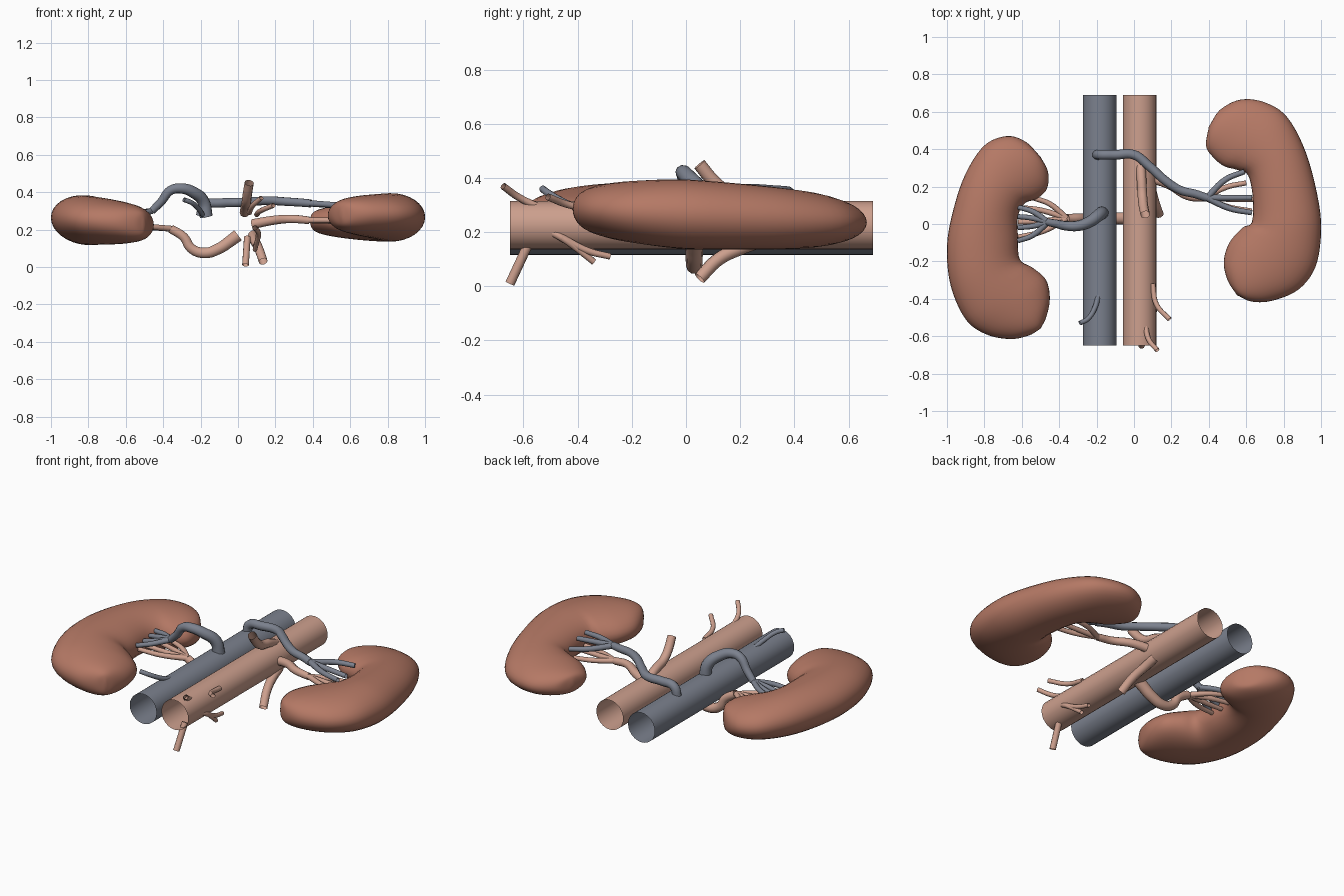
import bpy, bmesh, math
from mathutils import Vector

if "Cube" in bpy.data.objects:
    bpy.data.objects.remove(bpy.data.objects["Cube"])


def material(name, color):
    m = bpy.data.materials.new(name)
    m.diffuse_color = (*color, 1)
    m.use_nodes = True
    m.node_tree.nodes["Principled BSDF"].inputs["Base Color"].default_value = m.diffuse_color
    return m


KIDNEY = material("kidney_tissue", (0.46, 0.19, 0.13))
ARTERY = material("artery_wall", (0.61, 0.35, 0.27))
VEIN = material("vein_wall", (0.20, 0.22, 0.27))


def finish(name, mesh, mat):
    mesh.materials.clear()
    mesh.materials.append(mat)
    mesh.polygons.foreach_set("use_smooth", [True] * len(mesh.polygons))
    ob = bpy.data.objects.new(name, mesh)
    bpy.context.collection.objects.link(ob)
    return ob


def vessel(name, mat, paths, res=3):
    """Open round tubes; each path is (points, start radius, end radius)."""
    cu = bpy.data.curves.new(name, 'CURVE')
    cu.dimensions = '3D'
    cu.bevel_depth = 1.0
    cu.bevel_resolution = res
    cu.resolution_u = 6
    for pts, r0, r1 in paths:
        s = cu.splines.new('BEZIER')
        s.bezier_points.add(len(pts) - 1)
        for i, (bp, p) in enumerate(zip(s.bezier_points, pts)):
            bp.co = p
            bp.handle_left_type = bp.handle_right_type = 'AUTO'
            bp.radius = r0 + (r1 - r0) * i / (len(pts) - 1)
    tmp = bpy.data.objects.new(name + "_curve", cu)
    bpy.context.collection.objects.link(tmp)
    bpy.context.view_layer.update()
    mesh = bpy.data.meshes.new_from_object(
        tmp.evaluated_get(bpy.context.evaluated_depsgraph_get()))
    bpy.data.objects.remove(tmp)
    bpy.data.curves.remove(cu)
    return finish(name, mesh, mat)


def branches(root, tips, r):
    """Fan of thin twigs from a root point to the hilum."""
    out = []
    a = Vector(root)
    for tip in tips:
        b = Vector(tip)
        m = a.lerp(b, 0.5)
        m.y = a.y + (b.y - a.y) * 0.7
        out.append(([a, m, b], r * 1.25, r))
    return out


def catmull(p, n):
    """Smooth interpolation through a list of vectors."""
    q = [2 * p[0] - p[1]] + p + [2 * p[-1] - p[-2]]
    out = []
    for i in range(len(p) - 1):
        a, b, c, d = q[i:i + 4]
        for k in range(n):
            t = k / n
            out.append(0.5 * (2 * b + (c - a) * t + (2 * a - 5 * b + 4 * c - d) * t * t
                              + (3 * b - a - 3 * c + d) * t ** 3))
    return out + [p[-1]]


def kidney(name, start, pairs, end, height, z_of):
    """Bean of elliptical rings spanning inner and outer outline points."""
    rows = [start + start] + pairs + [end + end]
    inner = catmull([Vector((r[0], r[1], 0)) for r in rows], 5)
    outer = catmull([Vector((r[2], r[3], 0)) for r in rows], 5)
    n, sides = len(inner), 32
    bm = bmesh.new()
    rings = []
    for i in range(1, n - 1):
        c, w = (inner[i] + outer[i]) / 2, (outer[i] - inner[i]) / 2
        h = height(c.y) * math.sqrt(math.sin(math.pi * i / (n - 1)))
        ring = []
        for k in range(sides):
            a = 2 * math.pi * k / sides
            v = c + w * math.cos(a)
            v.z = z_of(v.x, v.y) + h * math.sin(a)
            ring.append(bm.verts.new(v))
        rings.append(ring)
    for r, s in zip(rings, rings[1:]):
        for k in range(sides):
            j = (k + 1) % sides
            bm.faces.new((r[k], r[j], s[j], s[k]))
    for p, ring in ((inner[0], rings[0]), (inner[-1], rings[-1])):
        tip = bm.verts.new((p.x, p.y, z_of(p.x, p.y)))
        for k in range(sides):
            bm.faces.new((tip, ring[k], ring[(k + 1) % sides]))
    bmesh.ops.recalc_face_normals(bm, faces=bm.faces)
    mesh = bpy.data.meshes.new(name)
    bm.to_mesh(mesh)
    bm.free()
    return finish(name, mesh, KIDNEY)


# kidneys
kidney("kidney_x_plus", (0.40, 0.52), [
    (0.385, 0.42, 0.46, 0.61), (0.42, 0.36, 0.57, 0.665), (0.48, 0.31, 0.70, 0.65),
    (0.55, 0.29, 0.82, 0.57), (0.61, 0.26, 0.92, 0.38), (0.635, 0.14, 0.985, 0.13),
    (0.63, 0.01, 1.0, -0.05), (0.58, -0.02, 0.97, -0.23), (0.51, -0.10, 0.88, -0.35),
    (0.48, -0.20, 0.74, -0.41), (0.50, -0.30, 0.63, -0.415)], (0.55, -0.38),
    lambda y: 0.13 - 0.04 * max(0, y), lambda x, y: 0.266 - 0.045 * y)
kidney("kidney_x_minus", (-0.50, 0.36), [
    (-0.46, 0.28, -0.58, 0.44), (-0.465, 0.19, -0.68, 0.47), (-0.52, 0.135, -0.80, 0.42),
    (-0.585, 0.11, -0.90, 0.27), (-0.62, 0.04, -0.965, 0.08), (-0.62, -0.08, -1.0, -0.12),
    (-0.61, -0.19, -0.98, -0.33), (-0.54, -0.235, -0.90, -0.51), (-0.47, -0.30, -0.79, -0.59),
    (-0.45, -0.40, -0.66, -0.615), (-0.47, -0.50, -0.56, -0.595)], (-0.50, -0.56),
    lambda y: 0.133, lambda x, y: 0.245 - 0.07 * (x + 0.73))

# main trunks
vessel("main_vein", VEIN, [([(-0.183, -0.65, 0.205), (-0.183, 0.69, 0.205)], 0.09, 0.09)], 10)
vessel("main_artery", ARTERY, [([(0.03, -0.65, 0.225), (0.03, 0.69, 0.225)], 0.09, 0.09)], 10)

# renal veins
root = (-0.46, 0.01, 0.30)
vessel("renal_vein_x_minus", VEIN, [([
    (-0.17, 0.06, 0.27), (-0.185, 0.05, 0.35), (-0.24, 0.01, 0.40), (-0.30, -0.01, 0.42),
    (-0.36, -0.01, 0.41), (-0.41, 0.0, 0.35), root], 0.036, 0.02)]
    + branches(root, [(-0.62, 0.09, 0.28), (-0.62, 0.04, 0.27),
                      (-0.62, -0.02, 0.26), (-0.62, -0.09, 0.26)], 0.013))
root = (0.39, 0.14, 0.34)
vessel("renal_vein_x_plus", VEIN, [([
    (-0.20, 0.37, 0.27), (-0.18, 0.37, 0.33), (-0.10, 0.37, 0.342), (0.0, 0.37, 0.345),
    (0.08, 0.31, 0.35), (0.17, 0.23, 0.355), (0.25, 0.18, 0.35), (0.33, 0.16, 0.345), root],
    0.027, 0.022)]
    + branches(root, [(0.59, 0.28, 0.32), (0.63, 0.14, 0.32), (0.63, 0.06, 0.325)], 0.014))

# renal arteries
root = (-0.36, 0.03, 0.205)
vessel("renal_artery_x_minus", ARTERY, [([
    (0.0, 0.03, 0.17), (-0.04, 0.03, 0.14), (-0.10, 0.03, 0.10), (-0.18, 0.03, 0.075),
    (-0.25, 0.03, 0.10), (-0.29, 0.03, 0.16), root], 0.035, 0.024)]
    + branches(root, [(-0.54, 0.14, 0.22), (-0.62, 0.09, 0.22),
                      (-0.62, 0.01, 0.22), (-0.62, -0.07, 0.23)], 0.013))
root = (0.38, 0.14, 0.25)
vessel("renal_artery_x_plus", ARTERY, [([
    (0.08, 0.25, 0.23), (0.19, 0.21, 0.25), (0.29, 0.15, 0.257), root], 0.027, 0.021)]
    + branches(root, [(0.60, 0.22, 0.24), (0.64, 0.13, 0.25), (0.63, 0.07, 0.25)], 0.013))

# side branches of the trunks
vessel("upper_front_artery", ARTERY, [([
    (0.035, 0.32, 0.29), (0.04, 0.24, 0.325), (0.045, 0.15, 0.35),
    (0.05, 0.10, 0.39), (0.06, 0.05, 0.45)], 0.026, 0.025)])
vessel("upper_back_artery", ARTERY, [([
    (0.08, 0.28, 0.17), (0.09, 0.20, 0.14), (0.11, 0.12, 0.10), (0.135, 0.05, 0.03)],
    0.027, 0.024)])
vessel("lower_side_artery", ARTERY, [([
    (0.10, -0.32, 0.28), (0.12, -0.43, 0.30), (0.19, -0.51, 0.33)], 0.014, 0.013)])
vessel("lower_front_artery", ARTERY, [([
    (0.06, -0.54, 0.29), (0.08, -0.62, 0.33), (0.125, -0.675, 0.37)], 0.014, 0.013)])
vessel("lower_back_artery", ARTERY, [([
    (0.05, -0.58, 0.16), (0.04, -0.65, 0.01)], 0.018, 0.018)])
vessel("lower_forked_artery", ARTERY, [
    ([(0.09, -0.52, 0.21), (0.11, -0.46, 0.18), (0.10, -0.39, 0.13), (0.09, -0.34, 0.09)], 0.014, 0.012),
    ([(0.11, -0.46, 0.18), (0.10, -0.36, 0.13), (0.09, -0.28, 0.11)], 0.014, 0.012)])
vessel("lower_side_vein", VEIN, [([
    (-0.19, -0.38, 0.28), (-0.21, -0.45, 0.31), (-0.25, -0.51, 0.345), (-0.29, -0.53, 0.36)],
    0.014, 0.013)])
